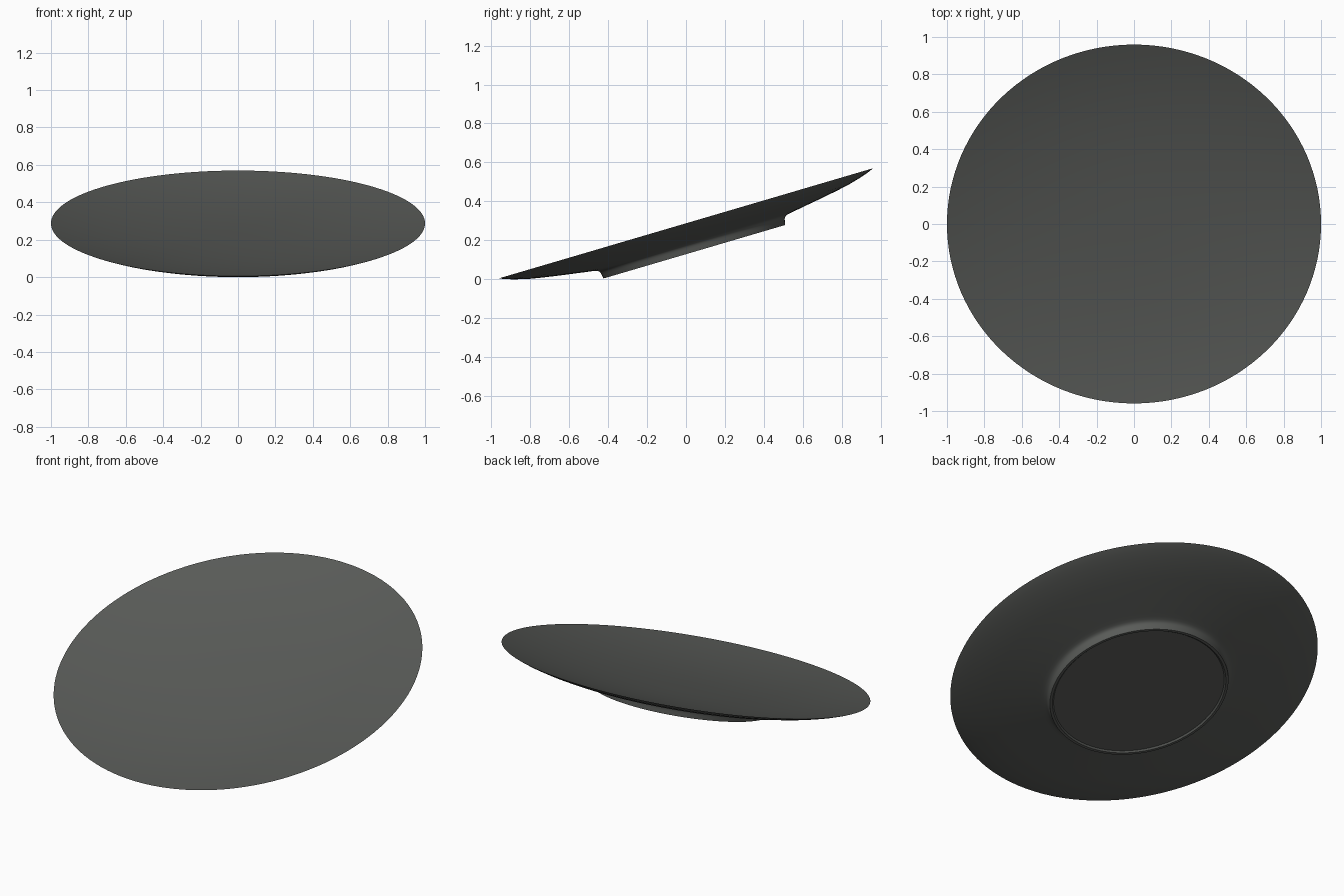
import bpy, bmesh, math
from mathutils import Matrix

if "Cube" in bpy.data.objects:
    bpy.data.objects.remove(bpy.data.objects["Cube"])

TILT = math.atan2(0.565, 1.92)
SEGMENTS = 128

# Concave upper surface, from centre to rim
N = 20
profile = [(i / N, -0.09 * (1 - (i / N) ** 2.4)) for i in range(N)]
profile.append((1.0, 0.0))

# Underside: flared rim, cove into the foot, foot ring and shallow recess
profile += [(0.985, -0.007), (0.96, -0.0165), (0.92, -0.029), (0.85, -0.047),
            (0.78, -0.060), (0.70, -0.0735), (0.62, -0.086), (0.56, -0.0955),
            (0.53, -0.100), (0.513, -0.1035), (0.502, -0.108), (0.496, -0.114),
            (0.492, -0.122), (0.490, -0.132), (0.486, -0.152), (0.472, -0.152),
            (0.464, -0.144), (0.25, -0.144), (0.0, -0.144)]

# Lathe the profile
bm = bmesh.new()
verts = [bm.verts.new((r, 0, z)) for r, z in profile]
edges = [bm.edges.new(pair) for pair in zip(verts, verts[1:])]
bmesh.ops.spin(bm, geom=verts + edges, cent=(0, 0, 0), axis=(0, 0, 1),
               angle=math.tau, steps=SEGMENTS, use_merge=False)
bmesh.ops.remove_doubles(bm, verts=bm.verts, dist=1e-4)
bmesh.ops.recalc_face_normals(bm, faces=bm.faces)

# Lean the plate and rest it on the ground
bm.transform(Matrix.Rotation(TILT, 4, 'X'))
bm.transform(Matrix.Translation((0, 0, -min(v.co.z for v in bm.verts))))

mesh = bpy.data.meshes.new("plate")
bm.to_mesh(mesh)
bm.free()
plate = bpy.data.objects.new("plate", mesh)
bpy.context.collection.objects.link(plate)

glaze = bpy.data.materials.new("dark_glaze")
glaze.diffuse_color = (0.1, 0.105, 0.098, 1)
glaze.use_nodes = True
glaze.node_tree.nodes["Principled BSDF"].inputs["Base Color"].default_value = glaze.diffuse_color
mesh.materials.append(glaze)

bpy.context.view_layer.objects.active = plate
plate.select_set(True)
bpy.ops.object.shade_smooth_by_angle(angle=math.radians(35))
